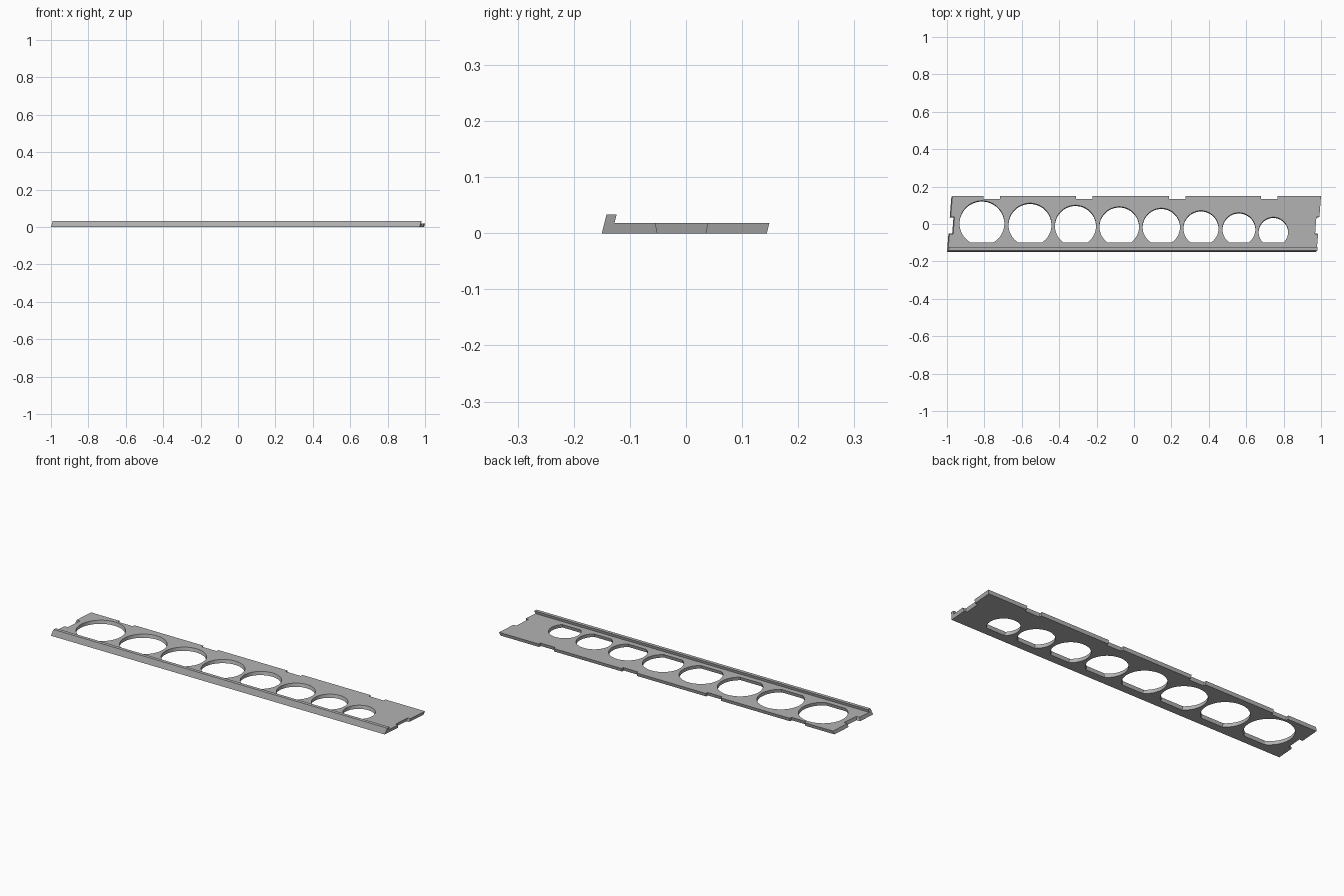
import bpy, bmesh, math

cube = bpy.data.objects.get("Cube")
if cube:
    bpy.data.objects.remove(cube, do_unlink=True)

grey = bpy.data.materials.new("plain_grey")
grey.use_nodes = True
COLOUR = (0.45, 0.45, 0.45, 1)
grey.diffuse_color = COLOUR
grey.node_tree.nodes["Principled BSDF"].inputs["Base Color"].default_value = COLOUR

THICK, LIP_TOP = 0.018, 0.033
LEFT_X, RIGHT_X = 0.983, -0.988
FRONT, BACK = -0.15, 0.144
NOTCH_Y, NOTCH_HALF = -0.008, 0.043


def slant(v):
    """Lean the walls backwards and skew the two ends; flare the end notches."""
    x, y, z = v.co
    if abs(x) > 0.95:
        v.co.x += 0.08 * y + 0.3 * z
    if abs(x) > 0.95 and abs(y - NOTCH_Y) < NOTCH_HALF + 0.005:
        v.co.y = NOTCH_Y + (y - NOTCH_Y) * (1 + 4.5 * z)
    else:
        v.co.y += 0.25 * z


def finish(name, bm):
    for v in bm.verts:
        slant(v)
    bmesh.ops.recalc_face_normals(bm, faces=bm.faces)
    mesh = bpy.data.meshes.new(name)
    bm.to_mesh(mesh)
    bm.free()
    mesh.materials.clear()
    mesh.materials.append(grey)
    mesh.shade_smooth()
    mesh.set_sharp_from_angle(angle=math.radians(30))
    obj = bpy.data.objects.new(name, mesh)
    bpy.context.collection.objects.link(obj)
    return obj


def end_notch(x, inset, up):
    """Points of a rectangular notch in an end edge, running up or down in y."""
    lo, hi = NOTCH_Y - NOTCH_HALF, NOTCH_Y + NOTCH_HALF
    a, b = (lo, hi) if up else (hi, lo)
    return [(x, a), (x + inset, a), (x + inset, b), (x, b)]


# plate outline with notched ends and back edge
outline = [(RIGHT_X, FRONT), (LEFT_X, FRONT)]
outline += end_notch(LEFT_X, -0.016, True)
outline.append((LEFT_X, BACK))
for cx in (0.722, 0.232, -0.265, -0.76):
    a, b = cx + 0.044, cx - 0.044
    outline += [(a, BACK), (a, BACK - 0.014), (b, BACK - 0.014), (b, BACK)]
outline.append((RIGHT_X, BACK))
outline += end_notch(RIGHT_X, 0.02, False)

# graded round holes, each with a flat front side: centre x, centre y, radius
HOLES = [(-0.813, 0.0, 0.12), (-0.556, -0.008, 0.115), (-0.313, -0.014, 0.11),
         (-0.079, -0.018, 0.106), (0.146, -0.02, 0.1), (0.358, -0.027, 0.094),
         (0.561, -0.032, 0.088), (0.745, -0.047, 0.079)]
FLAT_Y, STEPS = -0.104, 56


def hole(cx, cy, r):
    start = math.asin((FLAT_Y - cy) / r)
    sweep = math.pi - 2 * start
    angles = [start + sweep * i / STEPS for i in range(STEPS + 1)]
    return [(cx + r * math.cos(a), cy + r * math.sin(a)) for a in angles]


# fill and extrude the plate
curve = bpy.data.curves.new("plate_profile", "CURVE")
curve.dimensions = "2D"
curve.fill_mode = "BOTH"
curve.extrude = THICK / 2
for loop in [outline] + [hole(*h) for h in HOLES]:
    spline = curve.splines.new("POLY")
    spline.points.add(len(loop) - 1)
    for p, (x, y) in zip(spline.points, loop):
        p.co = (x, y, 0, 1)
    spline.use_cyclic_u = True
helper = bpy.data.objects.new("plate_profile", curve)
bpy.context.collection.objects.link(helper)
graph = bpy.context.evaluated_depsgraph_get()
filled = bpy.data.meshes.new_from_object(helper.evaluated_get(graph))
bpy.data.objects.remove(helper, do_unlink=True)

bm = bmesh.new()
bm.from_mesh(filled)
bpy.data.meshes.remove(filled)
bmesh.ops.remove_doubles(bm, verts=bm.verts, dist=0.00005)
bmesh.ops.translate(bm, verts=bm.verts, vec=(0, 0, THICK / 2))
finish("plate", bm)

# raised lip along the front edge
bm = bmesh.new()
section = [(FRONT, THICK), (FRONT, LIP_TOP), (-0.132, LIP_TOP), (-0.132, THICK)]
face = bm.faces.new([bm.verts.new((RIGHT_X, y, z)) for y, z in section])
ext = bmesh.ops.extrude_face_region(bm, geom=[face], use_keep_orig=True)
verts = [g for g in ext["geom"] if isinstance(g, bmesh.types.BMVert)]
bmesh.ops.translate(bm, verts=verts, vec=(LEFT_X - RIGHT_X, 0, 0))
finish("front_lip", bm)
